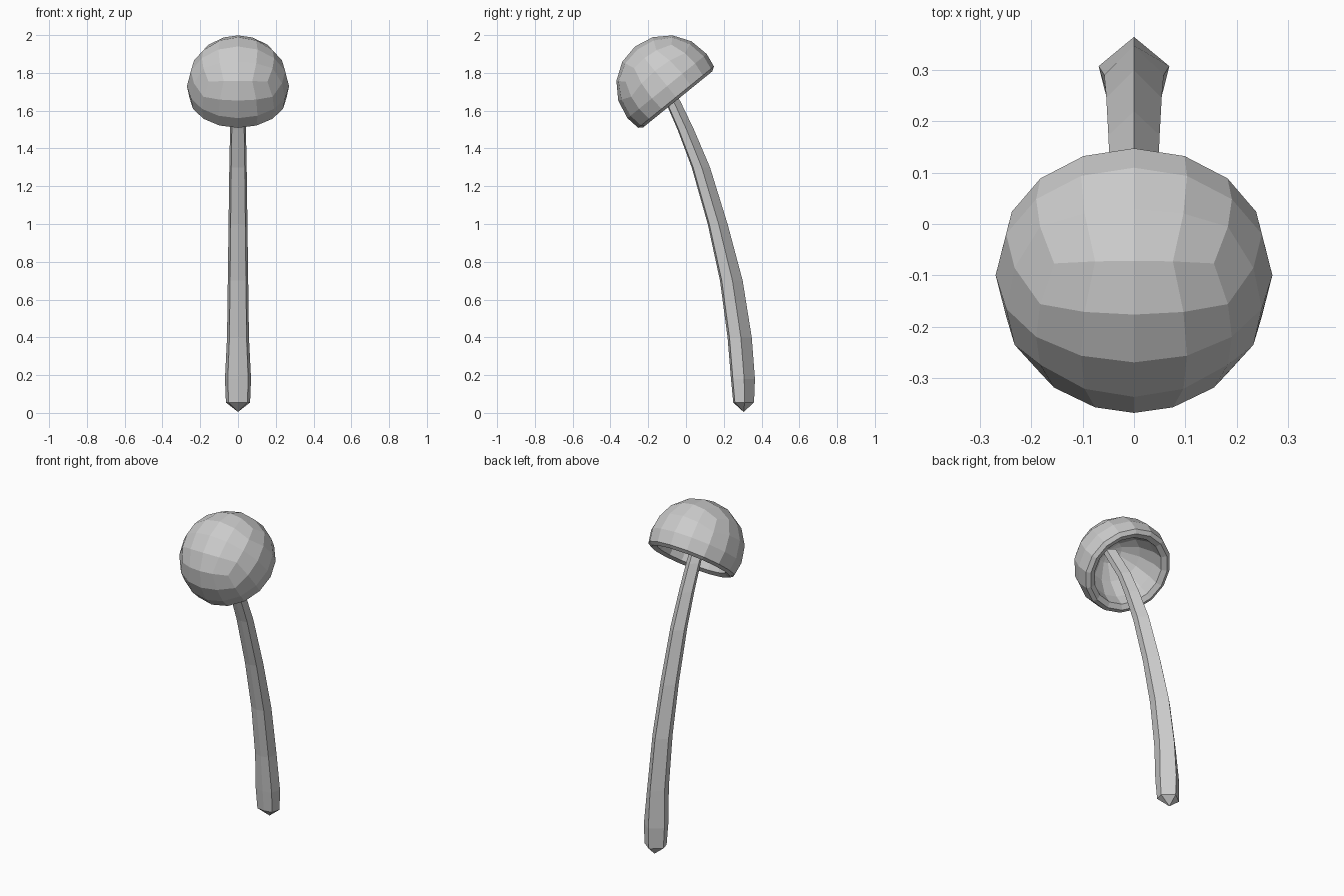
import bpy
import bmesh
from math import radians, tan, pi
from mathutils import Matrix, Vector

cube = bpy.data.objects.get("Cube")
if cube:
    bpy.data.objects.remove(cube)

grey = bpy.data.materials.new("plain grey")
grey.use_nodes = True
grey.diffuse_color = (0.6, 0.6, 0.6, 1)
grey.node_tree.nodes["Principled BSDF"].inputs["Base Color"].default_value = (0.6, 0.6, 0.6, 1)


def finish(bm, name):
    bmesh.ops.recalc_face_normals(bm, faces=bm.faces)
    mesh = bpy.data.meshes.new(name)
    bm.to_mesh(mesh)
    bm.free()
    mesh.materials.append(grey)
    obj = bpy.data.objects.new(name, mesh)
    bpy.context.collection.objects.link(obj)
    return obj


def bridge(bm, a, b):
    n = len(a)
    for i in range(n):
        j = (i + 1) % n
        bm.faces.new((a[i], a[j], b[j], b[i]))


def cone_to(bm, ring, point):
    tip = bm.verts.new(point)
    for i in range(len(ring)):
        bm.faces.new((ring[i], ring[(i + 1) % len(ring)], tip))


# Cap dome: upper half of a rounded cube
R = 0.27
bm = bmesh.new()
bmesh.ops.create_cube(bm, size=2)
bmesh.ops.subdivide_edges(bm, edges=bm.edges[:], cuts=3, use_grid_fill=True)
for v in bm.verts:
    v.co = Vector([tan(c * pi / 4) for c in v.co]).normalized() * R
bmesh.ops.delete(bm, geom=[v for v in bm.verts if v.co.z < -0.01], context='VERTS')

# Cap rim and hollow underside: (radius, height) rings below the dome
ring = sorted((v for v in bm.verts if abs(v.co.z) < 0.001),
              key=lambda v: Vector((1, 0)).angle_signed(v.co.xy))
for radius, height in ((0.258, -0.075), (0.235, -0.09), (0.205, -0.075),
                       (0.195, 0.0), (0.15, 0.1), (0.07, 0.17)):
    lower = [bm.verts.new((v.co.x, v.co.y, 0)) for v in ring]
    for v in lower:
        v.co = v.co.normalized() * radius
        v.co.z = height
    bridge(bm, ring, lower)
    ring = lower
cone_to(bm, ring, (0, 0, 0.19))
cap = finish(bm, "mushroom_cap")
cap.matrix_world = Matrix.Translation((0, -0.1, 1.73)) @ Matrix.Rotation(radians(39), 4, 'X')

# Bent stem: (height, front y, back y, half width) sections
sections = ((0.055, 0.25, 0.36, 0.064), (0.18, 0.238, 0.365, 0.069),
            (0.4, 0.22, 0.348, 0.058), (0.7, 0.18, 0.3, 0.054),
            (1.0, 0.115, 0.22, 0.05), (1.3, 0.03, 0.127, 0.046),
            (1.5, -0.045, 0.042, 0.042), (1.65, -0.11, -0.03, 0.04),
            (1.86, -0.24, -0.16, 0.036))
# Cross-section: (side, depth) as fractions of half width and front-to-back
outline = ((0, 0), (0.78, 0.08), (1, 0.55), (0, 1), (-1, 0.55), (-0.78, 0.08))
bm = bmesh.new()
rings = [[bm.verts.new((s * w, f + (b - f) * d, z)) for s, d in outline]
         for z, f, b, w in sections]
for low, high in zip(rings, rings[1:]):
    bridge(bm, low, high)
cone_to(bm, rings[0], (0, 0.305, 0.005))
bm.faces.new(rings[-1])
finish(bm, "mushroom_stem")
